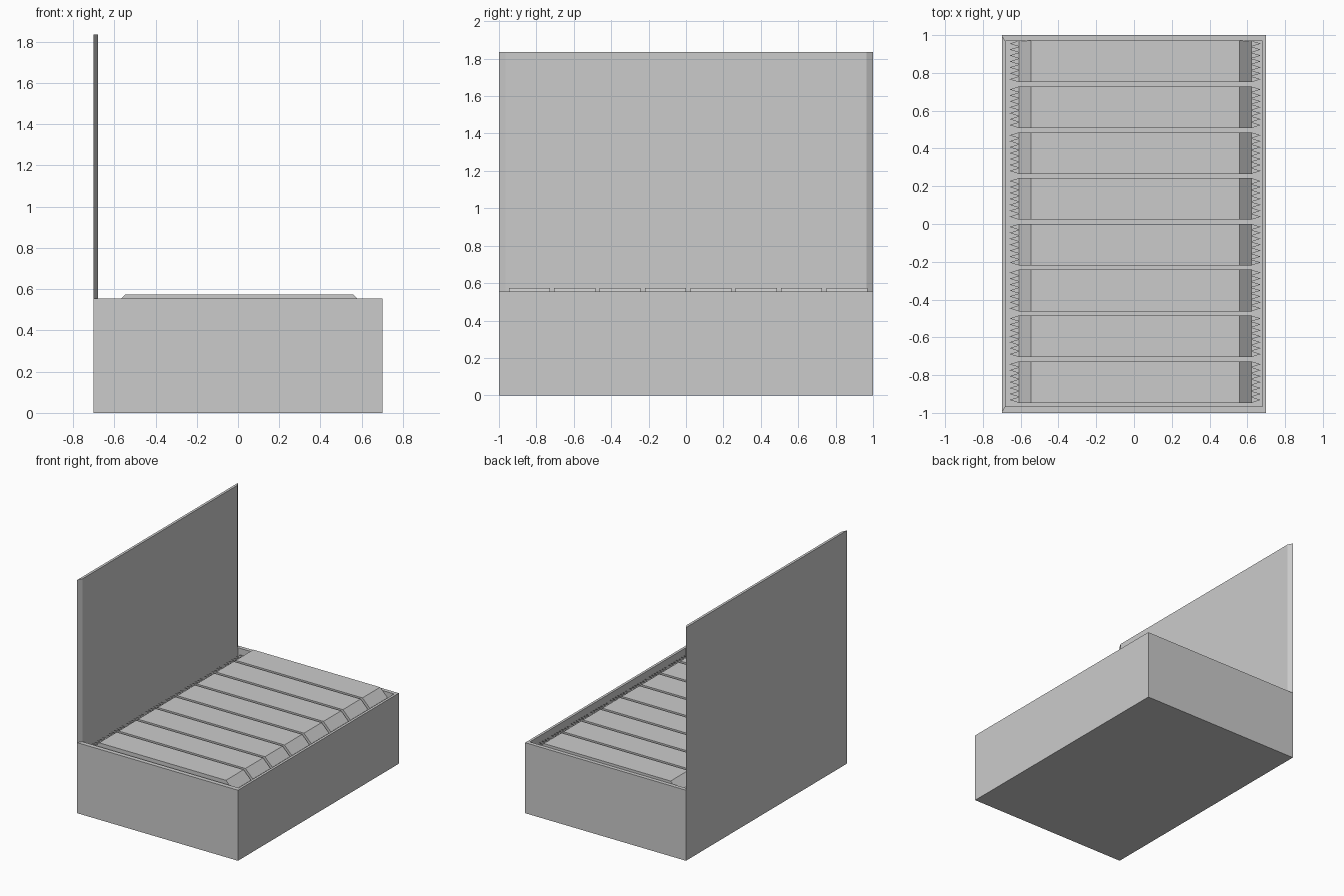
import bpy

if "Cube" in bpy.data.objects:
    bpy.data.objects.remove(bpy.data.objects["Cube"])

W, D, H = 0.70, 1.0, 0.555          # half width, half depth, box height
IX, IY0, IY1 = 0.68, -0.965, 0.97   # inner wall positions
FLOOR = 0.033


def make_object(name, verts, faces):
    mesh = bpy.data.meshes.new(name)
    mesh.from_pydata(verts, [], faces)
    mesh.update()
    obj = bpy.data.objects.new(name, mesh)
    bpy.context.collection.objects.link(obj)
    return obj


def prism(outline, lift):
    """Verts and faces of a closed prism: outline (a, b), lift(a, b, end) -> xyz."""
    n = len(outline)
    verts = [lift(a, b, e) for e in (0, 1) for a, b in outline]
    faces = [tuple(reversed(range(n))), tuple(range(n, 2 * n))]
    faces += [(i, (i + 1) % n, n + (i + 1) % n, n + i) for i in range(n)]
    return verts, faces


def rect(x0, x1, y0, y1, z):
    return [(x0, y0, z), (x1, y0, z), (x1, y1, z), (x0, y1, z)]


# Open box: outer bottom, outer rim, inner rim, inner floor
rings = (rect(-W, W, -D, D, 0) + rect(-W, W, -D, D, H)
         + rect(-IX, IX, IY0, IY1, H) + rect(-IX, IX, IY0, IY1, FLOOR))
faces = [(3, 2, 1, 0), (12, 13, 14, 15)]
for r in (0, 4, 8):
    faces += [(r + i, r + (i + 1) % 4, r + 4 + (i + 1) % 4, r + 4 + i) for i in range(4)]
make_object("open_box", rings, faces)

# Upright lid: tapered plan, narrower on the inside face
lid_plan = [(-W, -D), (-IX, -0.965), (-IX, 0.965), (-W, D)]
make_object("open_lid", *prism(lid_plan, lambda x, y, e: (x, y, 1.835 if e else H)))

# Wrapped bar: body with sloped ends
BAR_W, BAR_H, CX = 0.22, 0.135, 0.006
TOP_X, END_X, TIP_X = 0.552, 0.618, 0.665
h = BAR_H / 2
profile = [(-END_X, 0), (-TOP_X, -h), (TOP_X, -h), (END_X, 0), (TOP_X, h), (-TOP_X, h)]
verts, faces = prism(profile, lambda x, z, e: (x, BAR_W / 2 - e * BAR_W, z))

# Zigzag wrapper ends, joined into the same mesh as thin toothed strips
TEETH, T = 7, 0.002
pitch = BAR_W / TEETH
for side in (-1, 1):
    for k in range(TEETH):
        y = -BAR_W / 2 + k * pitch
        tooth = [(END_X - 0.003, y), (TIP_X, y + pitch / 2), (END_X - 0.003, y + pitch)]
        if side < 0:
            tooth.reverse()
        v, f = prism(tooth, lambda x, yy, e: (side * x, yy, T if e else -T))
        faces += [tuple(i + len(verts) for i in face) for face in f]
        verts += v
bar = make_object("wrapped_bar", verts, faces)

# Eight bars per layer, four layers filling the box
for layer in range(4):
    for i in range(8):
        obj = bar if layer == i == 0 else bpy.data.objects.new("wrapped_bar", bar.data)
        if obj is not bar:
            bpy.context.collection.objects.link(obj)
        obj.location = (CX, -0.837 + i * 0.2425, 0.575 - h - layer * BAR_H)
